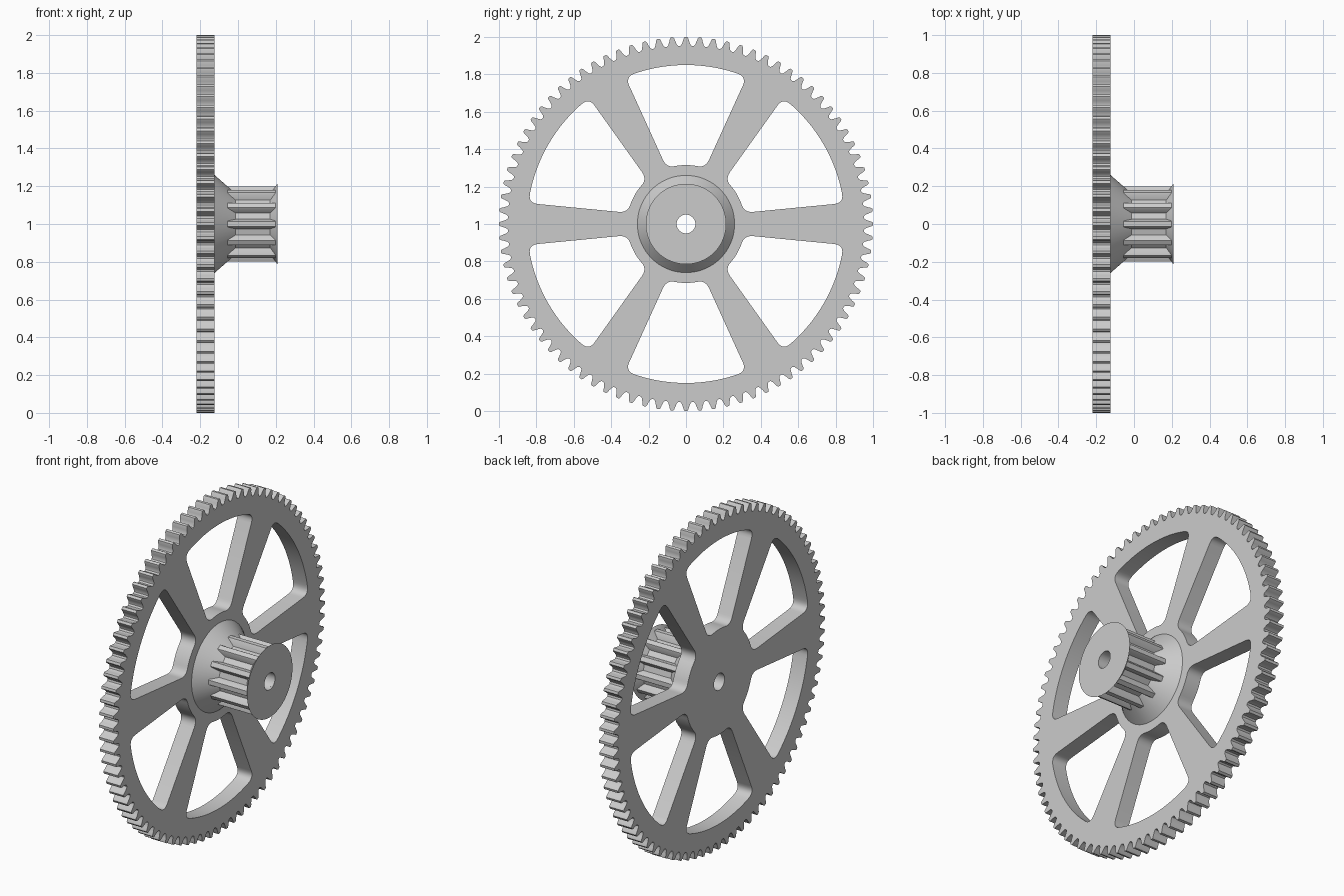
import bpy, math
from mathutils import Matrix, Vector

if "Cube" in bpy.data.objects:
    bpy.data.objects.remove(bpy.data.objects["Cube"])

grey = bpy.data.materials.new("light grey")
grey.diffuse_color = (0.6, 0.6, 0.6, 1)
grey.use_nodes = True
grey.node_tree.nodes["Principled BSDF"].inputs["Base Color"].default_value = grey.diffuse_color

# local z (extrusion / turning axis) becomes world x, centre at height 1
AXLE = Matrix(((0, 0, 1, 0), (1, 0, 0, 0), (0, 1, 0, 1), (0, 0, 0, 1)))
BORE = 0.05


def polar(r, a):
    return Vector((r * math.cos(a), r * math.sin(a)))


def circle(r, n=48):
    return [polar(r, 2 * math.pi * i / n) for i in range(n)]


def finish(name, mesh):
    mesh.transform(AXLE)
    mesh.materials.clear()
    mesh.materials.append(grey)
    ob = bpy.data.objects.new(name, mesh)
    bpy.context.collection.objects.link(ob)
    bpy.ops.object.select_all(action='DESELECT')
    ob.select_set(True)
    bpy.context.view_layer.objects.active = ob
    bpy.ops.object.shade_smooth_by_angle(angle=math.radians(25))
    return ob


def extrude_loops(name, loops, x0, x1):
    """Fill an outline with holes and extrude it along the axle."""
    cu = bpy.data.curves.new(name, 'CURVE')
    cu.dimensions = '2D'
    cu.fill_mode = 'BOTH'
    cu.extrude = (x1 - x0) / 2
    for pts in loops:
        sp = cu.splines.new('POLY')
        sp.points.add(len(pts) - 1)
        for p, q in zip(sp.points, pts):
            p.co = (q.x, q.y, 0, 1)
        sp.use_cyclic_u = True
    tmp = bpy.data.objects.new("tmp", cu)
    bpy.context.collection.objects.link(tmp)
    bpy.context.view_layer.update()
    deps = bpy.context.evaluated_depsgraph_get()
    mesh = bpy.data.meshes.new_from_object(tmp.evaluated_get(deps))
    bpy.data.objects.remove(tmp)
    mesh.transform(Matrix.Translation((0, 0, (x0 + x1) / 2)))
    return finish(name, mesh)


def lathe(name, profile, n=64):
    """Revolve a closed (radius, x) profile around the axle."""
    verts, faces, m = [], [], len(profile)
    for i in range(n):
        for r, x in profile:
            p = polar(r, 2 * math.pi * i / n)
            verts.append((p.x, p.y, x))
    for i in range(n):
        j = (i + 1) % n
        for k in range(m):
            l = (k + 1) % m
            faces.append((i * m + k, j * m + k, j * m + l, i * m + l))
    mesh = bpy.data.meshes.new(name)
    mesh.from_pydata(verts, [], faces)
    return finish(name, mesh)


def gear(n, tooth):
    """Repeat one tooth, given as (pitch fraction, radius) points."""
    step = 2 * math.pi / n
    return [polar(r, math.pi / 2 + (i + f) * step) for i in range(n) for f, r in tooth]


def bezier(a, c, b, n=6):
    return [a * (1 - t) ** 2 + c * 2 * t * (1 - t) + b * t * t
            for t in (i / n for i in range(n + 1))]


def window(turn, r_in=0.315, r_out=0.85, trim=0.05):
    """Rounded opening between two tapering spokes."""
    def corner(r):
        a = 0.2
        for _ in range(20):
            a = math.asin((0.03 + 0.097 * r * math.cos(a)) / r)
        return a
    ai, ao = corner(r_in), corner(r_out)
    ci, co = polar(r_in, ai), polar(r_out, ao)
    d = (co - ci).normalized()
    si, so = ai + trim / r_in, ao + trim / r_out
    end = math.pi / 6
    half = [polar(r_in, end + (si - end) * i / 6) for i in range(6)]
    half += bezier(polar(r_in, si), ci, ci + d * trim)
    half += bezier(co - d * trim, co, polar(r_out, so))
    half += [polar(r_out, so + (end - so) * i / 12) for i in range(1, 13)]
    # mirror across the centre line of the opening
    flip = Matrix(((math.cos(2 * end), math.sin(2 * end)),
                   (math.sin(2 * end), -math.cos(2 * end))))
    pts = half + [flip @ p for p in reversed(half[1:-1])]
    rot = Matrix.Rotation(turn, 2)
    return [rot @ p for p in pts]


# large spoked gear wheel
big_tooth = [(-0.42, 0.953), (-0.33, 0.959), (-0.22, 0.978), (-0.16, 0.993), (-0.10, 1.0),
             (0.10, 1.0), (0.16, 0.993), (0.22, 0.978), (0.33, 0.959), (0.42, 0.953)]
extrude_loops("spoked_gear_wheel",
              [gear(84, big_tooth), circle(BORE)] + [window(k * math.pi / 3) for k in range(6)],
              -0.22, -0.125)

# small toothed pinion
small_tooth = [(-0.30, 0.162), (-0.17, 0.195), (-0.13, 0.2),
               (0.13, 0.2), (0.17, 0.195), (0.30, 0.162)]
extrude_loops("pinion", [gear(12, small_tooth), circle(BORE)], -0.11, 0.2)

# conical hub and flared end flange
lathe("hub_cone", [(BORE, -0.125), (0.26, -0.125), (0.155, -0.005), (BORE, -0.005)])
lathe("end_flange", [(BORE, 0.165), (0.155, 0.165), (0.215, 0.21), (BORE, 0.21)])
